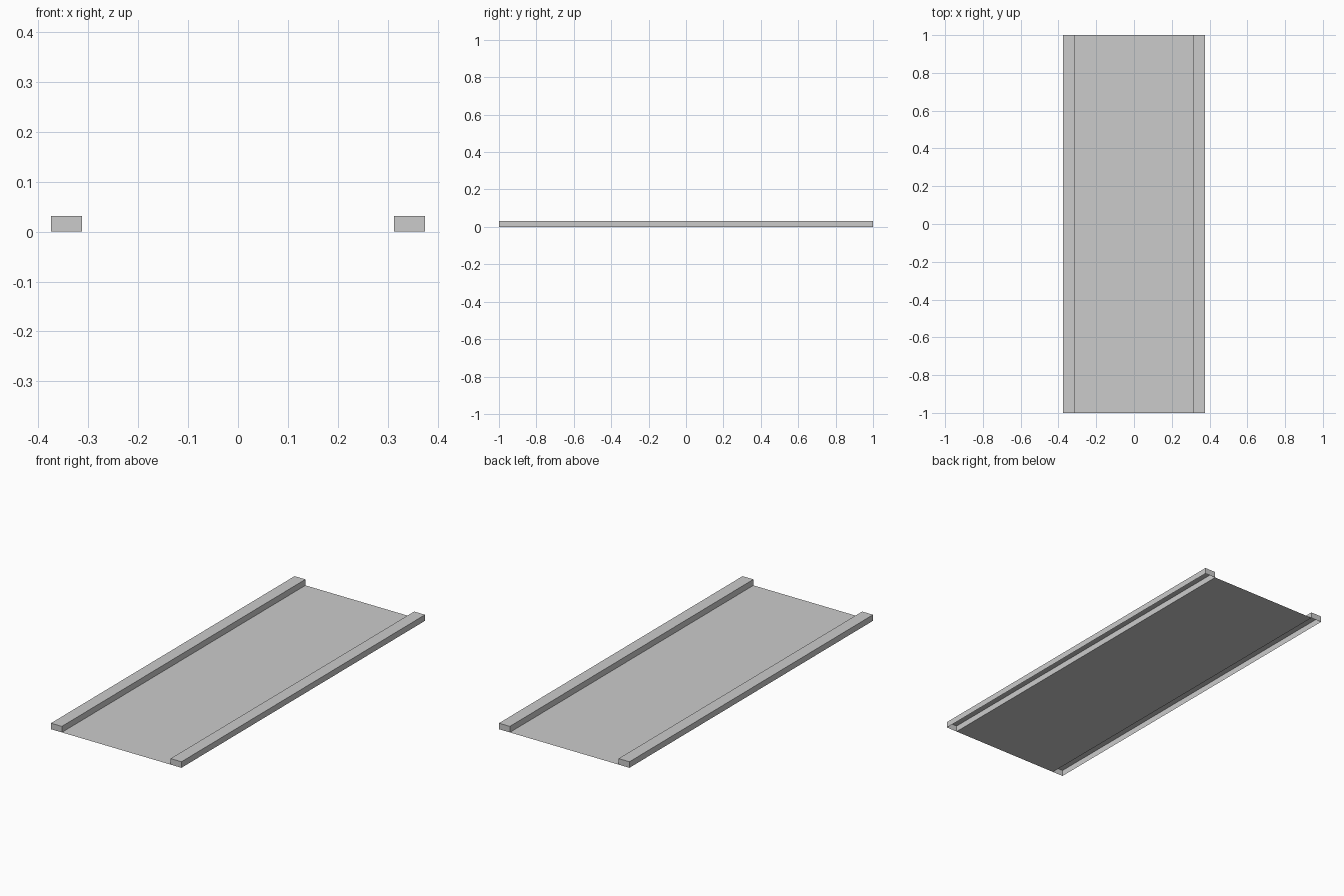
import bpy
import bmesh

if "Cube" in bpy.data.objects:
    bpy.data.objects.remove(bpy.data.objects["Cube"])

INNER, OUTER = 0.3125, 0.375   # rail edges in x
HALF_LEN = 1.0                 # half length in y
HEIGHT = 0.0313                # rail height


def add_object(name, bm):
    mesh = bpy.data.meshes.new(name)
    bm.to_mesh(mesh)
    bm.free()
    obj = bpy.data.objects.new(name, mesh)
    bpy.context.collection.objects.link(obj)
    return obj


# Flat road deck: a single sheet between the rails
bm = bmesh.new()
bmesh.ops.create_grid(bm, x_segments=1, y_segments=1, size=1.0)
bmesh.ops.scale(bm, vec=(INNER, HALF_LEN, 1), verts=bm.verts)
add_object("deck", bm)


# Raised side rail: a box that is open underneath
def add_rail(name, side):
    bm = bmesh.new()
    bmesh.ops.create_cube(bm, size=1.0)
    bmesh.ops.scale(bm, vec=(OUTER - INNER, 2 * HALF_LEN, HEIGHT), verts=bm.verts)
    bmesh.ops.translate(bm, vec=(side * (INNER + OUTER) / 2, 0, HEIGHT / 2), verts=bm.verts)
    bm.normal_update()
    bottom = [f for f in bm.faces if f.normal.z < -0.5]
    bmesh.ops.delete(bm, geom=bottom, context='FACES_ONLY')
    add_object(name, bm)


add_rail("left_rail", -1)
add_rail("right_rail", 1)
